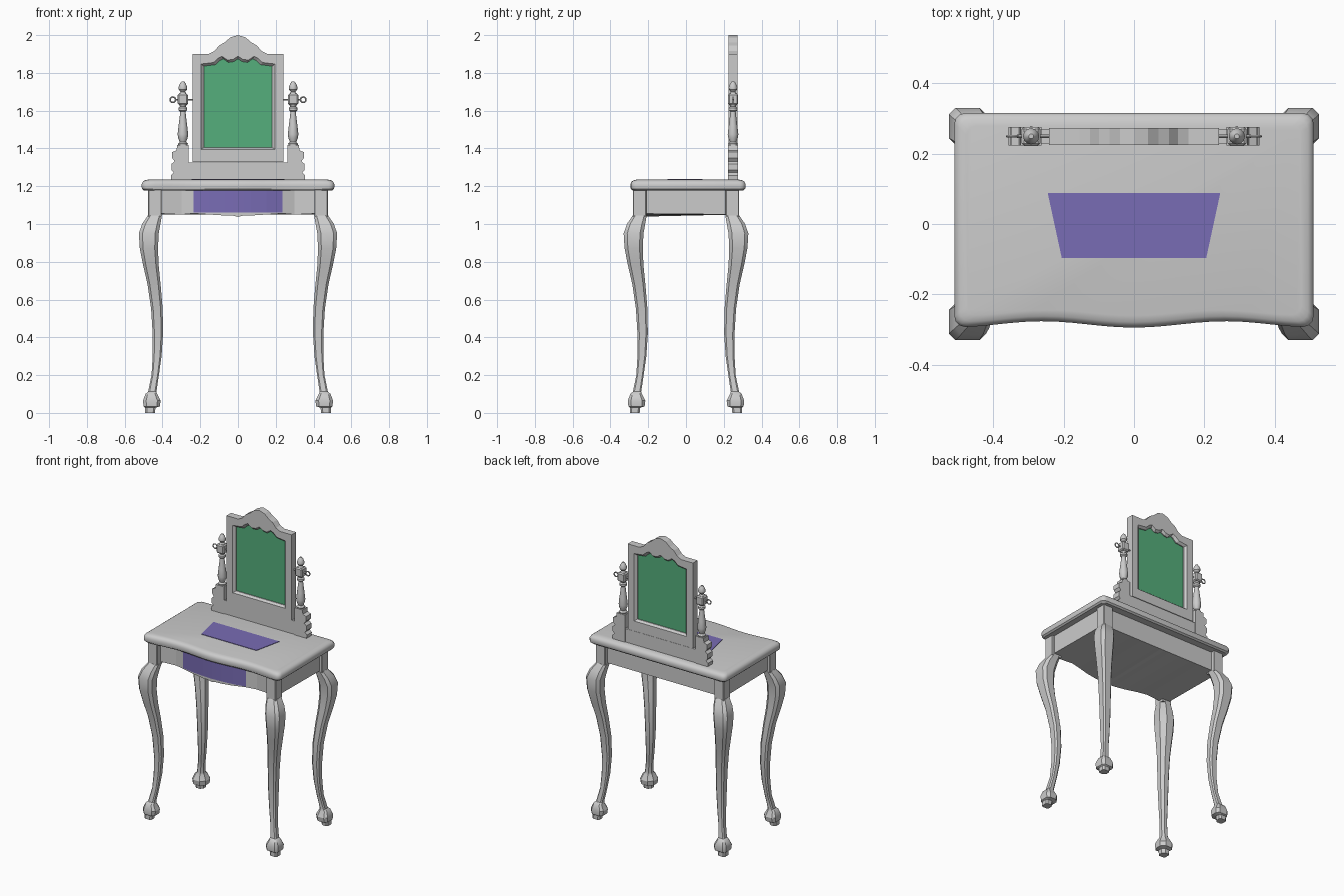
import bpy, bmesh, math
from mathutils import Matrix

cube = bpy.data.objects.get("Cube")
if cube:
    bpy.data.objects.remove(cube)


def material(name, rgb):
    m = bpy.data.materials.new(name)
    m.use_nodes = True
    m.diffuse_color = (*rgb, 1)
    m.node_tree.nodes["Principled BSDF"].inputs["Base Color"].default_value = (*rgb, 1)
    return m


GREY = material("pale grey", (0.6, 0.6, 0.6))
GREEN = material("mirror green", (0.09, 0.43, 0.2))
PURPLE = material("muted purple", (0.19, 0.15, 0.46))


def finish(name, bm, mats=(GREY,), smooth=True):
    bmesh.ops.recalc_face_normals(bm, faces=bm.faces)
    me = bpy.data.meshes.new(name)
    bm.to_mesh(me)
    bm.free()
    for m in mats:
        me.materials.append(m)
    ob = bpy.data.objects.new(name, me)
    bpy.context.collection.objects.link(ob)
    if smooth:
        bpy.ops.object.select_all(action='DESELECT')
        ob.select_set(True)
        bpy.context.view_layer.objects.active = ob
        bpy.ops.object.shade_smooth_by_angle(angle=math.radians(32))
    return ob


def loft(name, rings, mats=(GREY,), closed=False, smooth=True):
    """Skin a stack of equal point loops; cap the ends or join them."""
    bm = bmesh.new()
    loops = [[bm.verts.new(p) for p in r] for r in rings]
    n = len(loops[0])
    pairs = list(zip(loops, loops[1:]))
    if closed:
        pairs.append((loops[-1], loops[0]))
    else:
        bm.faces.new(loops[0])
        bm.faces.new(loops[-1])
    for a, b in pairs:
        for i in range(n):
            j = (i + 1) % n
            bm.faces.new((a[i], a[j], b[j], b[i]))
    return finish(name, bm, mats, smooth)


def slab(name, outline, y0, y1, mat=GREY):
    """Extrude an x-z outline along y."""
    return loft(name, [[(x, y, z) for x, z in outline] for y in (y0, y1)], (mat,), smooth=False)


def box(name, lo, hi, mat=GREY):
    return slab(name, [(lo[0], lo[2]), (hi[0], lo[2]), (hi[0], hi[2]), (lo[0], hi[2])],
                lo[1], hi[1], mat)


def mirrored(half):
    """Close a half outline whose first and last points lie on x = 0."""
    return half + [(-x, z) for x, z in half[-2:0:-1]]


# Table top: serpentine front, rounded corners and rolled edge
def corner(cx, cy, start, r=0.03):
    return [(cx + r * math.cos(math.radians(start + a)), cy + r * math.sin(math.radians(start + a)))
            for a in range(0, 91, 30)]


front = []
for i in range(21):
    x = -0.44 + 0.044 * i
    front.append((x, -0.285 - 0.009 * math.cos(x * math.pi / 0.26)))
plan = front + corner(0.48, -0.262, -90) + corner(0.48, 0.285, 0) \
    + corner(-0.48, 0.285, 90) + corner(-0.48, -0.262, 180)
edge = [(1.177, 0.012), (1.186, 0.002), (1.195, 0), (1.212, 0), (1.224, 0.006), (1.231, 0.016), (1.235, 0.035)]
loft("table_top", [[(x * (1 - d / 0.51), y * (1 - d / 0.305), z) for x, y in plan] for z, d in edge])

# Painted panel on the top
panel = [(-0.245, 0.088), (0.245, 0.088), (0.205, -0.097), (-0.205, -0.097)]
loft("top_panel", [[(x, y, z) for x, y in panel] for z in (1.232, 1.238)], (PURPLE,), smooth=False)

# Apron: bowed front, scalloped lower edge, closed underside
half_front = [(0.46, -0.245, 1.055), (0.405, -0.245, 1.055), (0.3, -0.228, 1.05), (0.235, -0.25, 1.056),
              (0.15, -0.266, 1.05), (0.07, -0.274, 1.045), (0.03, -0.276, 1.045), (0, -0.277, 1.038)]
columns = [(-x, y, z) for x, y, z in half_front] + half_front[-2::-1]
bm = bmesh.new()
strips = []
for x, y, z in columns:
    pts = [(x, y, 1.18), (x, y, 1.06), (x, y, z), (x, 0.255, 1.05), (x, 0.255, 1.18)]
    strips.append([bm.verts.new(p) for p in pts])
for a, b in zip(strips, strips[1:]):
    for i in range(5):
        j = (i + 1) % 5
        f = bm.faces.new((a[i], b[i], b[j], a[j]))
        if i == 0 and abs(f.calc_center_median().x) < 0.235:
            f.material_index = 1
bm.faces.new(strips[0])
bm.faces.new(strips[-1])
finish("apron", bm, (GREY, PURPLE), smooth=False)

# Cabriole legs: height, inner and outer reach, on the diagonal of each corner
LEG = [(0, 0.44, 0.492), (0.028, 0.437, 0.492), (0.034, 0.414, 0.5), (0.065, 0.41, 0.503),
       (0.1, 0.428, 0.49), (0.112, 0.432, 0.476), (0.2, 0.419, 0.458), (0.3, 0.405, 0.452),
       (0.42, 0.397, 0.452), (0.55, 0.399, 0.46), (0.68, 0.41, 0.479), (0.78, 0.42, 0.502),
       (0.87, 0.424, 0.52), (0.95, 0.42, 0.525), (1.0, 0.411, 0.508), (1.045, 0.403, 0.477)]


def section(lo, hi, cut_in, cut_out):
    a, b = (hi - lo) * cut_in, (hi - lo) * cut_out
    return [(lo + a, lo), (hi - b, lo), (hi, lo + b), (hi, hi - b),
            (hi - b, hi), (lo + b, hi), (lo, hi - b), (lo, lo + a)]


for sx, side in ((1, "left"), (-1, "right")):
    for sy, end in ((-1, "front"), (1, "back")):
        loft(f"{end}_{side}_leg", [[(sx * x, sy * (y - 0.195), z) for x, y in section(lo, hi, 0.3, 0.18)]
                                   for z, lo, hi in LEG])
        loft(f"{end}_{side}_leg_block", [[(sx * x, sy * (y - 0.195), z)
                                          for x, y in section(0.405, 0.476, 0.05, 0.05)]
                                         for z in (1.04, 1.18)], smooth=False)

# Mirror frame with crest, moulded opening and glass
outer = mirrored([(0, 1.327), (0.242, 1.327), (0.242, 1.9), (0.155, 1.9), (0.125, 1.915),
                  (0.1, 1.945), (0.07, 1.962), (0.04, 1.988), (0, 2.0)])
inner = mirrored([(0, 1.394), (0.196, 1.394), (0.196, 1.847), (0.13, 1.855), (0.105, 1.878),
                  (0.085, 1.888), (0.055, 1.868), (0.025, 1.872), (0, 1.888)])
inset = [(x * 0.925, 1.62 + (z - 1.62) * 0.95) for x, z in inner]
Y0, Y1 = 0.224, 0.272
layers = [(outer, Y0), (inner, Y0), (inset, Y0 + 0.014), (inset, Y1 - 0.014), (inner, Y1), (outer, Y1)]
loft("mirror_frame", [[(x, y, z) for x, z in loop] for loop, y in layers], closed=True, smooth=False)
slab("mirror_glass", inset, 0.244, 0.252, GREEN)

# Stand rail under the mirror
box("stand_rail", (-0.265, 0.228, 1.23), (0.265, 0.27, 1.325))

# Scrolled stand blocks, turned posts and pivot screws
SCROLL = [(0.262, 1.23), (0.353, 1.23), (0.356, 1.258), (0.34, 1.272), (0.352, 1.286), (0.352, 1.318),
          (0.336, 1.332), (0.349, 1.35), (0.349, 1.38), (0.326, 1.39), (0.322, 1.417), (0.262, 1.417)]
TURNING = [(0.024, 1.415), (0.026, 1.425), (0.017, 1.435), (0.025, 1.455), (0.028, 1.475), (0.023, 1.52),
           (0.016, 1.575), (0.014, 1.595), (0.023, 1.602), (0.023, 1.615), (0.015, 1.622), (0.02, 1.632),
           (0.02, 1.688), (0.012, 1.7), (0.022, 1.712), (0.023, 1.725), (0.016, 1.742), (0.007, 1.755)]
PX, PY, PZ = 0.292, 0.249, 1.658
for s, side in ((1, "left"), (-1, "right")):
    slab(f"{side}_stand_block", [(s * x, z) for x, z in SCROLL], 0.223, 0.275)
    loft(f"{side}_turned_post", [[(s * PX + r * math.cos(a * math.pi / 6), PY + r * math.sin(a * math.pi / 6), z)
                                  for a in range(12)] for r, z in TURNING])
    block = box(f"{side}_post_block", (s * PX - 0.027, PY - 0.027, 1.63), (s * PX + 0.027, PY + 0.027, 1.69))
    bevel = block.modifiers.new("soft_edges", 'BEVEL')
    bevel.width = 0.007
    bevel.segments = 1
    # Pivot screw rod and ring handle
    loft(f"{side}_pivot_rod", [[(s * x, PY + 0.005 * math.cos(a * math.pi / 4), PZ + 0.005 * math.sin(a * math.pi / 4))
                                for a in range(8)] for x in (0.235, 0.332)])
    rings = []
    for i in range(16):
        t = i * math.pi / 8
        ring = []
        for k in range(6):
            r = 0.0145 + 0.004 * math.cos(k * math.pi / 3)
            ring.append((s * 0.345 + r * math.cos(t), PY + 0.004 * math.sin(k * math.pi / 3), PZ + r * math.sin(t)))
        rings.append(ring)
    loft(f"{side}_pivot_ring", rings, closed=True)
